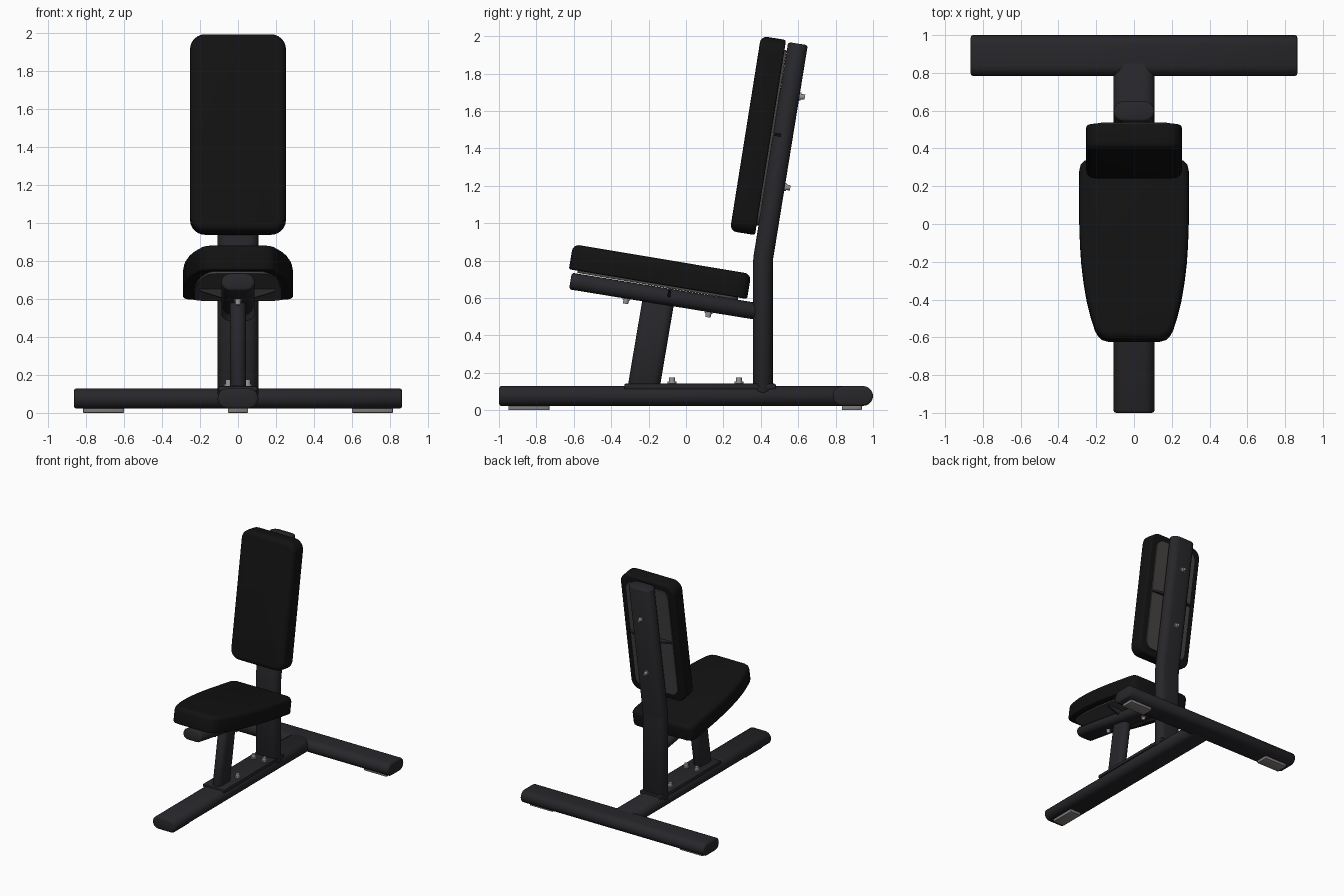
import bpy, bmesh
from math import pi, sin, cos, radians
from mathutils import Vector, Matrix

if "Cube" in bpy.data.objects:
    bpy.data.objects.remove(bpy.data.objects["Cube"])


def material(name, r, g, b):
    m = bpy.data.materials.new(name)
    m.diffuse_color = (r, g, b, 1)
    m.use_nodes = True
    m.node_tree.nodes["Principled BSDF"].inputs["Base Color"].default_value = m.diffuse_color
    return m


FRAME = material("frame_paint", 0.02, 0.02, 0.024)
PAD = material("pad_vinyl", 0.006, 0.006, 0.006)
BOARD = material("board", 0.06, 0.057, 0.055)
RUBBER = material("foot_grey", 0.22, 0.21, 0.2)
STEEL = material("steel", 0.3, 0.3, 0.3)


def finish(bm, name, mat, matrix=Matrix()):
    bmesh.ops.recalc_face_normals(bm, faces=bm.faces)
    me = bpy.data.meshes.new(name)
    bm.to_mesh(me)
    bm.free()
    ob = bpy.data.objects.new(name, me)
    bpy.context.collection.objects.link(ob)
    me.materials.append(mat)
    ob.matrix_world = matrix
    bpy.ops.object.select_all(action='DESELECT')
    ob.select_set(True)
    bpy.context.view_layer.objects.active = ob
    bpy.ops.object.shade_smooth_by_angle(angle=radians(35))
    return ob


def tube(name, pts, wide, a, b, n=10):
    """Flat-oval tube swept along pts, softly domed at both ends."""
    pts = [Vector(p) for p in pts]
    last = len(pts) - 1
    rings = []
    for i, p in enumerate(pts):
        t = (pts[min(i + 1, last)] - pts[max(i - 1, 0)]).normalized()
        u = Vector(wide)
        u = (u - t * u.dot(t)).normalized()
        dome = [(0, 0), (.006, .004), (.01, .014)]
        if i == 0:
            steps = [(-o, s) for o, s in reversed(dome)]
        elif i == last:
            steps = dome
        else:
            steps = [(0, 0)]
        rings += [(p + t * o, u, t.cross(u), s) for o, s in steps]
    bm = bmesh.new()
    loops = []
    for c, u, v, s in rings:
        loop = []
        for k in range(2 * (n + 1)):
            side = 1 if k <= n else -1
            ang = -pi / 2 + pi * (k if k <= n else k - 1) / n
            r = b - s
            loop.append(bm.verts.new(c + u * (side * (a - b) + r * cos(ang)) + v * r * sin(ang)))
        loops.append(loop)
    for l0, l1 in zip(loops, loops[1:]):
        for k in range(len(l0)):
            j = (k + 1) % len(l0)
            bm.faces.new((l0[k], l0[j], l1[j], l1[k]))
    bm.faces.new(loops[0])
    bm.faces.new(loops[-1])
    return finish(bm, name, FRAME)


def slab(name, outline, z0, z1, mat, matrix, top=0, bottom=0):
    """Outline extruded from z0 to z1 with rounded rims."""
    bm = bmesh.new()
    f = bm.faces.new([bm.verts.new((x, y, z0)) for x, y in outline])
    ext = bmesh.ops.extrude_face_region(bm, geom=[f], use_keep_orig=True)
    bmesh.ops.translate(bm, vec=(0, 0, z1 - z0),
                        verts=[v for v in ext['geom'] if isinstance(v, bmesh.types.BMVert)])
    for z, r in ((z1, top), (z0, bottom)):
        if r:
            rim = [e for e in bm.edges if all(abs(v.co.z - z) < 1e-5 for v in e.verts)]
            bmesh.ops.bevel(bm, geom=rim, offset=r, segments=4, profile=0.5, affect='EDGES')
    return finish(bm, name, mat, matrix)


def box(name, lo, hi, mat, bevel=0.004):
    lo, hi = Vector(lo), Vector(hi)
    bm = bmesh.new()
    bmesh.ops.create_cube(bm, size=1, matrix=Matrix.Translation((lo + hi) / 2)
                          @ Matrix.Diagonal((*(hi - lo), 1)))
    bmesh.ops.bevel(bm, geom=bm.edges[:], offset=bevel, segments=2, profile=0.5, affect='EDGES')
    return finish(bm, name, mat)


def bolt(name, loc, tilt, r=0.016, h=0.03):
    """Washer plus slightly tapered head, pointing along local +z."""
    bm = bmesh.new()
    for r1, r2, z0, z1 in ((r * 1.3, r * 1.3, -.01, h * .3), (r, r * .85, 0, h)):
        bmesh.ops.create_cone(bm, cap_ends=True, segments=16, radius1=r1, radius2=r2,
                              depth=z1 - z0, matrix=Matrix.Translation((0, 0, (z0 + z1) / 2)))
    return finish(bm, name, STEEL, Matrix.Translation(loc) @ Matrix.Rotation(radians(tilt), 4, 'X'))


# Floor frame
tube("base_rail", [(0, -.99, .076), (0, .85, .076)], (1, 0, 0), .108, .053)
tube("rear_crossbar", [(-.855, .892, .076), (.855, .892, .076)], (0, 1, 0), .108, .053)
box("base_plate", (-.102, -.33, .112), (.102, .48, .142), FRAME, .008)

# Feet with screws
feet = {"front_foot": (0, -.84, .053, .11), "left_foot": (-.708, .887, .108, .053),
        "right_foot": (.708, .887, .108, .053)}
for name, (x, y, hx, hy) in feet.items():
    box(name, (x - hx, y - hy, 0), (x + hx, y + hy, .03), RUBBER)
    for s in (-1, 1):
        dx, dy = (.055 * s, 0) if hx > hy else (0, .055 * s)
        bm = bmesh.new()
        bmesh.ops.create_cone(bm, cap_ends=True, segments=12, radius1=.012, radius2=.012, depth=.01,
                              matrix=Matrix.Translation((x + dx, y + dy, .0052)))
        finish(bm, name + "_screw", FRAME)

# Upright post, seat tube and front leg
tube("back_post", [(0, .411, .1), (0, .411, .79), (0, .414, .82), (0, .597, 1.95)],
     (1, 0, 0), .108, .053)
tube("seat_tube", [(0, -.608, .689), (0, .40, .525)], (1, 0, 0), .088, .045)
tube("front_leg", [(0, -.23, .1), (0, -.147, .59)], (0, 1, 0), .085, .042)

# Pad outlines
half = [(.0, .483), (.235, .483), (.262, .475), (.282, .455), (.29, .42), (.29, .28), (.29, .15),
        (.286, .03), (.279, -.07), (.267, -.17), (.25, -.27), (.23, -.35), (.208, -.42),
        (.192, -.452), (.17, -.473), (.135, -.483), (0, -.483)]
seat_outline = half + [(-x, y) for x, y in half[-2:0:-1]]
back_outline = []
for q, (sx, sy) in enumerate(((1, 1), (-1, 1), (-1, -1), (1, -1))):
    for k in range(7):
        a = pi / 2 * (q + k / 6)
        back_outline.append((sx * .173 + .08 * cos(a), sy * .448 + .08 * sin(a)))

seat_m = Matrix.Translation((0, -.15, .674)) @ Matrix.Rotation(radians(-9.5), 4, 'X')
back_m = Matrix.Translation((0, .452, 1.458)) @ Matrix.Rotation(radians(80.95), 4, 'X')

# Pads, backing boards and tapered brackets
wing = [(-.2, 0), (.2, 0), (.2, -.012), (.08, -.05), (-.08, -.05), (-.2, -.012)]
for label, outline, m, by in (("seat", seat_outline, seat_m, .068),
                              ("backrest", back_outline, back_m, .02)):
    slab(label + "_pad", outline, 0, .136, PAD, m, top=.035, bottom=.012)
    slab(label + "_board", [(x * .79, y * .9) for x, y in outline], -.012, .02, BOARD, m)
    slab(label + "_bracket", wing, -.008, .008, FRAME,
         m @ Matrix.Translation((0, by, -.01)) @ Matrix.Rotation(pi / 2, 4, 'X'))

# Bolts
for y in (-.075, .283):
    for x in (-.05, .05):
        bolt("plate_bolt", (x, y, .142), 0, .018, .034)
for y, z in ((.606, 1.678), (.528, 1.193)):
    bolt("post_bolt", (0, y, z), -99)
for y, z in ((-.318, .598), (.122, .526)):
    bolt("seat_bolt", (0, y, z), 170.5)
